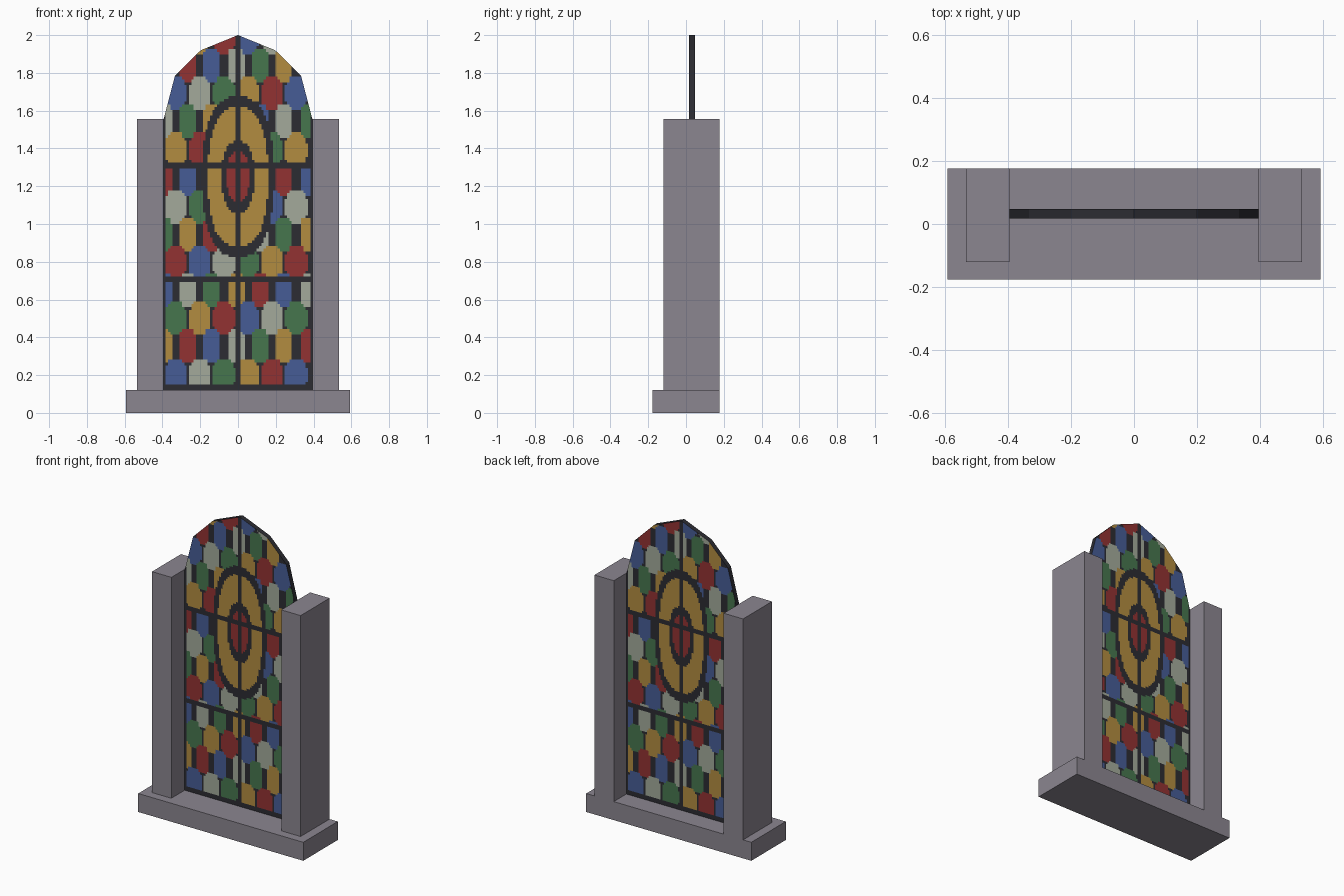
import bpy, bmesh
from mathutils import Matrix, Vector
from math import radians

cube = bpy.data.objects.get("Cube")
if cube:
    bpy.data.objects.remove(cube, do_unlink=True)


def material(name, r, g, b):
    m = bpy.data.materials.new(name)
    m.use_nodes = True
    m.diffuse_color = (r, g, b, 1)
    m.node_tree.nodes["Principled BSDF"].inputs["Base Color"].default_value = (r, g, b, 1)
    return m


stone = material("stone", .258, .238, .279)
glass = [
    material("blue_glass", .061, .107, .305),
    material("pale_glass", .366, .402, .328),
    material("green_glass", .061, .181, .076),
    material("amber_glass", .445, .262, .051),
    material("red_glass", .287, .032, .032),
    material("dark_lead", .025, .025, .032),
]
AMBER, RED, LEAD = 3, 4, 5


def finish(name, bm, mats):
    mesh = bpy.data.meshes.new(name)
    bm.to_mesh(mesh)
    bm.free()
    for m in mats:
        mesh.materials.append(m)
    ob = bpy.data.objects.new(name, mesh)
    bpy.context.collection.objects.link(ob)
    return ob


def block(name, low, high):
    low, high = Vector(low), Vector(high)
    bm = bmesh.new()
    bmesh.ops.create_cube(bm, size=1, matrix=Matrix.Translation((low + high) / 2)
                          @ Matrix.Diagonal((high - low).to_4d()))
    return finish(name, bm, [stone])


# Stone sill and the two posts
block("sill", (-.593, -.177, 0), (.593, .177, .12))
block("left_post", (.395, -.12, .12), (.534, .177, 1.555))
block("right_post", (-.534, -.12, .12), (-.395, .177, 1.555))


def in_oval(x, z, half_w, half_h):
    return (abs(x) / half_w) ** 2.5 + (abs(z - 1.25) / half_h) ** 2.5 < 1


def in_pane(dx, dz, half_w, straight):
    # Upright lozenge: straight sides, tapering to narrow ends
    dx, dz = abs(dx), abs(dz)
    if dz > .088:
        return False
    taper = max(0, dz - straight) / (.088 - straight)
    return dx < half_w + (.028 - half_w) * taper


def glass_colour(x, z):
    # Lead border, saddle bars and central bar
    if abs(x) > .386 or z < .15 or abs(x) < .016:
        return LEAD
    if abs(z - 1.31) < .015 or abs(z - .71) < .014:
        return LEAD
    # Central medallion, from the inside out
    if in_oval(x, z, .06, .13):
        return RED
    if in_oval(x, z, .085, .19):
        return LEAD
    if in_oval(x, z, .158, .37):
        return AMBER
    if in_oval(x, z, .19, .425):
        return LEAD
    # Staggered rows of panes with the colours cycling
    for row in range(13):
        odd = row % 2
        dz = z - (.2 + .149 * row)
        for col in range(7):
            dx = x - (-.33 - .064 * odd + .1275 * col)
            if in_pane(dx, dz, .043 if odd else .058, .06 if odd else .04):
                return (col + row + 2 * odd) % 5
    return LEAD


# Arched glass panel: fine grid trimmed to a faceted arch, then thickened
bm = bmesh.new()
bmesh.ops.create_grid(bm, x_segments=64, y_segments=128, size=1,
                      matrix=Matrix.Translation((0, .017, 1.06))
                      @ Matrix.Rotation(radians(90), 4, "X")
                      @ Matrix.Diagonal((.395, .94, 1, 1)))
arch = [(.395, 1.55), (.334, 1.784), (.197, 1.92), (0, 2)]
for (x0, z0), (x1, z1) in zip(arch, arch[1:]):
    for side in (1, -1):
        bmesh.ops.bisect_plane(bm, geom=bm.verts[:] + bm.edges[:] + bm.faces[:],
                               plane_co=(side * x0, 0, z0),
                               plane_no=(side * (z1 - z0), 0, x0 - x1),
                               clear_outer=True)
back = bmesh.ops.extrude_face_region(bm, geom=bm.faces[:], use_keep_orig=True)["geom"]
bmesh.ops.translate(bm, vec=(0, .031, 0),
                    verts=[v for v in back if isinstance(v, bmesh.types.BMVert)])
bmesh.ops.recalc_face_normals(bm, faces=bm.faces[:])
for f in bm.faces:
    c = f.calc_center_median()
    if abs(f.normal.y) < .5:
        f.material_index = LEAD
    else:
        # Each side reads the same way to its own viewer
        f.material_index = glass_colour(c.x if f.normal.y < 0 else -c.x, c.z)
finish("glass_panel", bm, glass)
